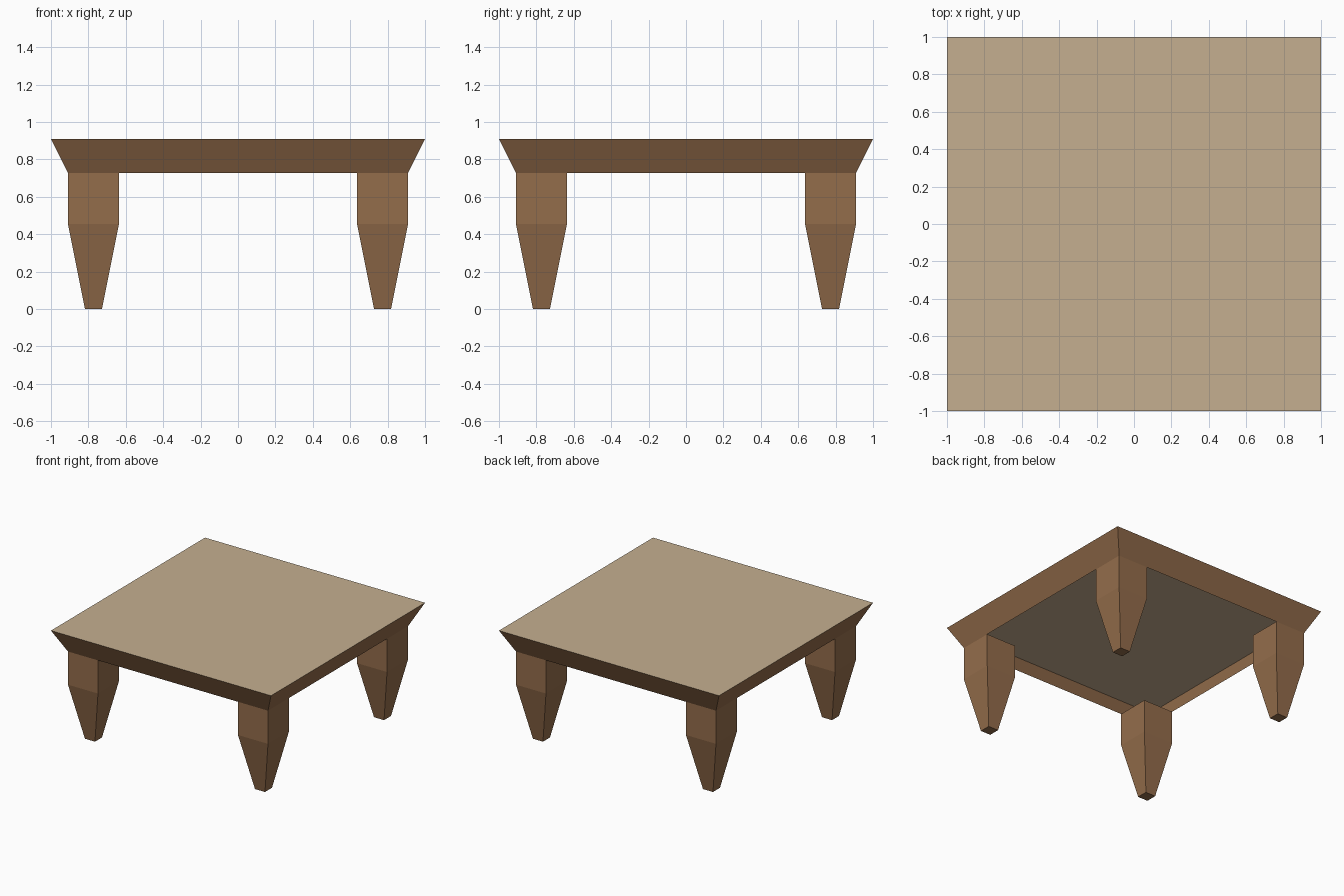
import bpy, bmesh

if "Cube" in bpy.data.objects:
    bpy.data.objects.remove(bpy.data.objects["Cube"])

U = 1 / 11  # the table is laid out on an 11-unit half width


def material(name, rgb):
    lin = [((c / 255 + 0.055) / 1.055) ** 2.4 for c in rgb]
    m = bpy.data.materials.new(name)
    m.diffuse_color = (*lin, 1)
    m.use_nodes = True
    m.node_tree.nodes["Principled BSDF"].inputs["Base Color"].default_value = m.diffuse_color
    return m


tan = material("tan surface", (197, 175, 144))
brown = material("brown wood", (148, 109, 75))


def square_stack(name, cx, cy, levels, cap_bottom, cap_top, mats):
    """Loft square rings given as (half width, height), from bottom to top."""
    bm = bmesh.new()
    rings = [[bm.verts.new((cx + sx * h, cy + sy * h, z))
              for sx, sy in ((-1, -1), (1, -1), (1, 1), (-1, 1))]
             for h, z in levels]
    for low, high in zip(rings, rings[1:]):
        for i in range(4):
            j = (i + 1) % 4
            bm.faces.new((low[i], low[j], high[j], high[i]))
    if cap_bottom:
        bm.faces.new(rings[0][::-1])
    if cap_top:
        bm.faces.new(rings[-1])
    # upward faces take the last material
    bm.normal_update()
    for f in bm.faces:
        f.material_index = len(mats) - 1 if f.normal.z > 0.9 else 0
    mesh = bpy.data.meshes.new(name)
    bm.to_mesh(mesh)
    bm.free()
    for m in mats:
        mesh.materials.append(m)
    ob = bpy.data.objects.new(name, mesh)
    bpy.context.collection.objects.link(ob)
    return ob


# table top: flared apron, open underneath, closed by the flat surface
square_stack("table_top", 0, 0, [(10 * U, 8 * U), (11 * U, 10 * U)],
             False, True, [brown, tan])

# four tapered legs, one at each corner
for side, sx in (("left", -1), ("right", 1)):
    for end, sy in (("front", -1), ("back", 1)):
        square_stack(f"{end}_{side}_leg", sx * 8.5 * U, sy * 8.5 * U,
                     [(0.5 * U, 0), (1.5 * U, 5 * U), (1.5 * U, 8 * U)],
                     True, True, [brown])
